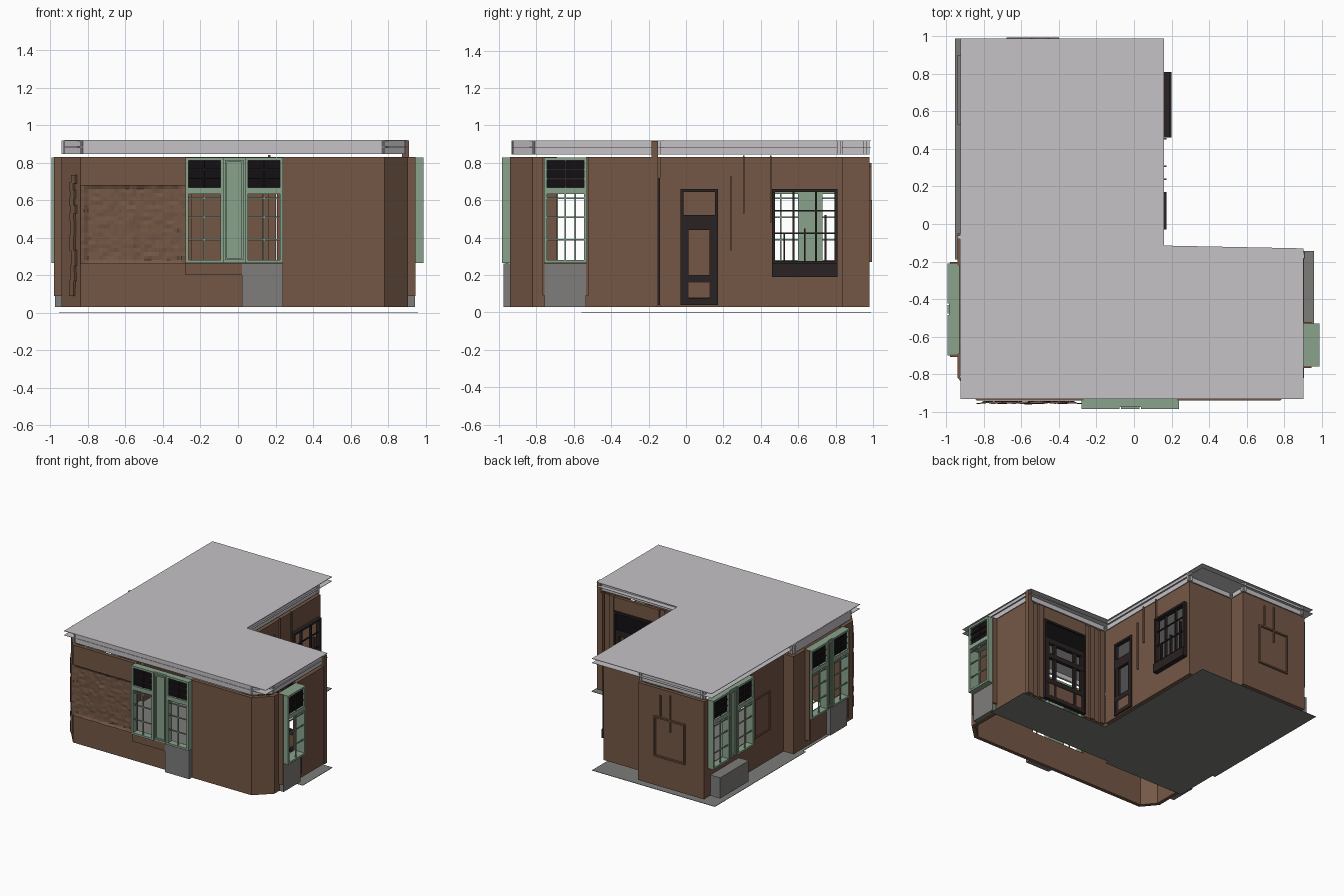
import bpy, bmesh, math, random
from mathutils import Matrix, Vector

if bpy.data.objects.get("Cube"):
    bpy.data.objects.remove(bpy.data.objects["Cube"])
random.seed(4)


def material(name, r, g, b):
    m = bpy.data.materials.new(name)
    m.use_nodes = True
    m.diffuse_color = (r, g, b, 1)
    m.node_tree.nodes["Principled BSDF"].inputs["Base Color"].default_value = (r, g, b, 1)
    return m


BROWN = material("brown wall", .175, .096, .06)
GREEN = material("sage green", .25, .36, .26)
DARK = material("dark wood", .024, .016, .016)
BLACK = material("black pane", .006, .005, .006)
STONE = material("grey stone", .21, .205, .2)
PALE = material("pale grey", .56, .54, .56)
FLOOR = material("floor grey", .2, .2, .19)


def finish(name, bm, mat):
    me = bpy.data.meshes.new(name)
    bm.to_mesh(me)
    bm.free()
    me.materials.append(mat)
    ob = bpy.data.objects.new(name, me)
    bpy.context.collection.objects.link(ob)
    return ob


def boxes(name, mat, items, M=Matrix()):
    """One object from boxes (a0, a1, b0, b1, c0, c1) in the frame M."""
    bm = bmesh.new()
    for a0, a1, b0, b1, c0, c1 in items:
        T = Matrix.Translation(((a0 + a1) / 2, (b0 + b1) / 2, (c0 + c1) / 2))
        S = Matrix.Diagonal((a1 - a0, b1 - b0, c1 - c0, 1))
        bmesh.ops.create_cube(bm, size=1, matrix=M @ T @ S)
    return finish(name, bm, mat)


def frame(p, q):
    """Wall frame: first axis along the wall, second axis inward."""
    d = (Vector(q) - Vector(p)).normalized()
    return Matrix(((d.x, -d.y, 0, p[0]), (d.y, d.x, 0, p[1]), (0, 0, 1, 0), (0, 0, 0, 1)))


BASE, TOP, THICK = .03, .83, .03


def wall(name, p, q, holes=()):
    """Wall panel with rectangular holes, plus the pale frieze above it."""
    M, L = frame(p, q), (Vector(q) - Vector(p)).length
    parts, u = [], 0
    for u0, u1, z0, z1 in holes:
        parts.append((u, u0, 0, THICK, BASE, TOP))
        if z0 > BASE:
            parts.append((u0, u1, 0, THICK, BASE, z0))
        if z1 < TOP:
            parts.append((u0, u1, 0, THICK, z1, TOP))
        u = u1
    parts.append((u, L, 0, THICK, BASE, TOP))
    boxes(name, BROWN, parts, M)
    boxes(name + "_frieze", PALE, [(0, L, .012, .03, .845, .918)], M)
    return M


def ring(u0, u1, z0, z1, w, v0, v1):
    """Four bars round a rectangle."""
    return [(u0, u0 + w, v0, v1, z0, z1), (u1 - w, u1, v0, v1, z0, z1),
            (u0 + w, u1 - w, v0, v1, z0, z0 + w), (u0 + w, u1 - w, v0, v1, z1 - w, z1)]


def sash(name, M, u0, u1, out):
    """Tall green sash: open lights below, black panes above."""
    z0, z1, rail, w = .265, .828, .65, .016
    f = ring(u0, u1, z0, z1, w, -out, .01)
    f.append((u0 + w, u1 - w, -out, .01, rail - .017, rail + .017))
    m = (u0 + u1) / 2
    v0, v1 = -out + .008, -out + .016
    f.append((m - .004, m + .004, v0, v1, z0, rail))
    f += [(u0 + w, u1 - w, v0, v1, z - .004, z + .004) for z in (.39, .51, .61)]
    boxes(name + "_frame", GREEN, f, M)
    boxes(name + "_upper_pane", BLACK, [(u0 + w, u1 - w, v1, v1 + .006, rail, z1 - w)], M)
    boxes(name + "_pane_bars", DARK,
          [(u0 + w, u1 - w, v0, v1, z - .003, z + .003) for z in (.715, .765)]
          + [(m - .003, m + .003, v0, v1, rail, z1 - w)], M)


def double_window(name, M, u0, u1, out, post):
    """Pair of sashes with a panelled post between them."""
    m = (u0 + u1) / 2
    sash(name + "_first", M, u0, m - post / 2, out)
    sash(name + "_second", M, m + post / 2, u1, out)
    boxes(name + "_post", GREEN, [(m - post / 2, m + post / 2, -out + .01, .01, .265, .828)]
          + ring(m - post / 2 + .008, m + post / 2 - .008, .28, .815, .012, -out, -out + .01), M)


def casing(name, M, u0, u1, out):
    """Brown cheeks either side of a projecting window."""
    boxes(name + "_casing", BROWN, [(u0 - .008, u0 + .004, -out, .01, .09, TOP),
                                    (u1 - .004, u1 + .008, -out, .01, .09, TOP)], M)


def door(name, M, u0, u1, z1, rails, v=-.012):
    """Dark door with open lights and a low brown panel."""
    w = .028
    parts = ring(u0, u1, .04, z1, .016, v, .02)
    parts += ring(u0 + .016, u1 - .016, .05, rails[-1], w, v + .006, .016)
    parts += [(u0, u1, v + .004, .018, z - .02, z + .02) for z in rails]
    boxes(name, DARK, parts, M)
    boxes(name + "_low_panel", BROWN, [(u0 + .03, u1 - .03, v + .008, .01, .08, rails[0])], M)


# Walls, counterclockwise
front = wall("front_wall", (-.84, -.94), (.78, -.94), [(.57, 1.07, .27, TOP)])
wall("front_left_chamfer", (.78, -.94), (.905, -.82))
side = wall("front_wing_side_wall", (.905, -.82), (.905, -.15), [(.065, .285, .27, TOP)])
wing = wall("wing_wall", (.16, -.14), (.16, .84), [(.11, .31, .04, .66), (.6, .95, .26, .66)])
wall("recessed_back_wall", (.16, .84), (-.25, .84))
wall("back_wall_return", (-.25, .84), (-.25, .98))
back = wall("back_wall", (-.25, .98), (-.85, .98))
left = wall("rear_right_wall", (-.85, .98), (-.85, -.05), [(.06, .57, .27, TOP)])
wall("right_wall_return", (-.85, -.05), (-.94, -.05))
bay = wall("front_right_wall", (-.94, -.05), (-.94, -.82), [(.17, .64, .27, TOP)])
wall("front_right_chamfer", (-.94, -.82), (-.84, -.94))

# Slatted entrance wall in the inner corner
entry = frame((.905, -.15), (.16, -.15))
slats = [(u, u + .042, (i % 2) * .012, .025, BASE, TOP)
         for i, u in enumerate([.0, .05, .1, .555, .605, .655, .703])]
boxes("entrance_slats", BROWN, slats + [(.145, .555, 0, .025, .72, TOP)], entry)
boxes("entrance_frieze", PALE, [(0, .745, .012, .03, .845, .918)], entry)
door("entrance_door", entry, .15, .55, .72, [.2, .42, .55])
boxes("entrance_transom", BLACK, [(.165, .535, .0, .008, .56, .705)], entry)
boxes("entrance_mullions", DARK, [(u, u + .025, -.006, .016, .05, .55) for u in (.24, .435)], entry)
boxes("corner_post", BROWN, [(.875, .912, -.185, -.15, BASE, .918)])

# Windows
double_window("front_window", front, .56, 1.08, .045, .115)
boxes("front_window_plinth", STONE, [(.86, 1.08, -.035, -.001, BASE, .262)], front)
boxes("front_window_backing", BROWN, [(.56, .86, -.03, 0, .2, .262)], front)
sash("side_window", side, .06, .29, .083)
casing("side_window", side, .06, .29, .04)
boxes("side_window_plinth", STONE, [(.064, .286, -.038, -.001, BASE, .262)], side)
double_window("bay_window", bay, .16, .65, .055, .06)
casing("bay_window", bay, .16, .65, .04)
boxes("bay_window_plinth", STONE, [(.43, .646, -.035, -.001, BASE, .262)], bay)
double_window("rear_window", left, .05, .58, .05, .1)
boxes("rear_window_plinth", STONE, [(.08, .45, -.09, -.001, BASE, .2)], left)

# Dark window and side door in the wing
door("side_door", wing, .11, .31, .66, [.18, .46, .5])
dark_window = ring(.6, .95, .26, .66, .016, -.03, .01)
dark_window += [(.6, .95, -.04, 0, .19, .262)]
dark_window += [(u, u + .01, -.02, 0, .26, z) for u, z in
                ((.66, .42), (.71, .65), (.77, .45), (.83, .65), (.88, .52))]
dark_window += [(.61, .94, -.015, -.005, z, z + .008) for z in (.42, .54)]
boxes("dark_window", DARK, dark_window, wing)
boxes("wall_pipes", BROWN, [(u, u + .008, -.012, 0, z0, z1) for u, z0, z1 in
                            ((.375, .33, .73), (.445, .53, .84), (.59, .48, .84))], wing)

# Raised square outlines on the plain walls
boxes("back_panel_trim", BROWN, ring(.15, .43, .27, .6, .012, -.014, 0)
      + [(.2, .212, -.012, 0, .6, .78), (.29, .302, -.012, 0, .5, .8)], back)
boxes("right_panel_trim", BROWN, ring(.65, .85, .28, .6, .01, -.01, 0), left)

# Crumpled plaster sheet on the front wall
bm = bmesh.new()
bmesh.ops.create_grid(bm, x_segments=28, y_segments=20, size=.5)
for v in bm.verts:
    x, z = v.co.x, v.co.y
    edge = max(abs(x), abs(z)) > .46
    ridge = math.exp(-((x + .02) / .04) ** 2) * (z < .2)
    bump = random.uniform(0, .006) + .008 * ridge + (.01 if edge else 0)
    v.co = (-.56 + x * .56, -.944 - bump, .47 + z * .42)
bmesh.ops.rotate(bm, verts=bm.verts, cent=(0, 0, 0), matrix=Matrix.Identity(3))
finish("crumpled_plaster", bm, BROWN)
torn = []
for i in range(16):
    z, u = .09 + i * .04, .035 + random.uniform(-.01, .01)
    torn.append((u, u + .035, -.014, -.001, z, z + .045))
boxes("torn_strip", BROWN, torn, frame((-.94, -.82), (-.84, -.94)) @ Matrix.Translation((.05, 0, 0)))


def l_plate(name, mat, z, t):
    """Thin plate on the L-shaped plan."""
    plan = [(-.925, -.932), (.903, -.932), (.903, -.13), (.16, -.115), (.16, .99), (-.925, .99)]
    bm = bmesh.new()
    f = bm.faces.new([bm.verts.new((x, y, z)) for x, y in plan])
    top = bmesh.ops.extrude_face_region(bm, geom=[f])["geom"]
    bmesh.ops.translate(bm, vec=(0, 0, t),
                        verts=[g for g in top if isinstance(g, bmesh.types.BMVert)])
    bmesh.ops.recalc_face_normals(bm, faces=bm.faces)
    finish(name, bm, mat)


# Roof, eaves and floor
l_plate("roof", PALE, .916, .004)
l_plate("eaves", PALE, .882, .003)
boxes("floor", FLOOR, [(-.955, .16, -.19, .99, 0, .003), (-.93, -.19, -.56, -.19, 0, .003),
                       (-.19, .96, -.53, -.145, 0, .003)])
